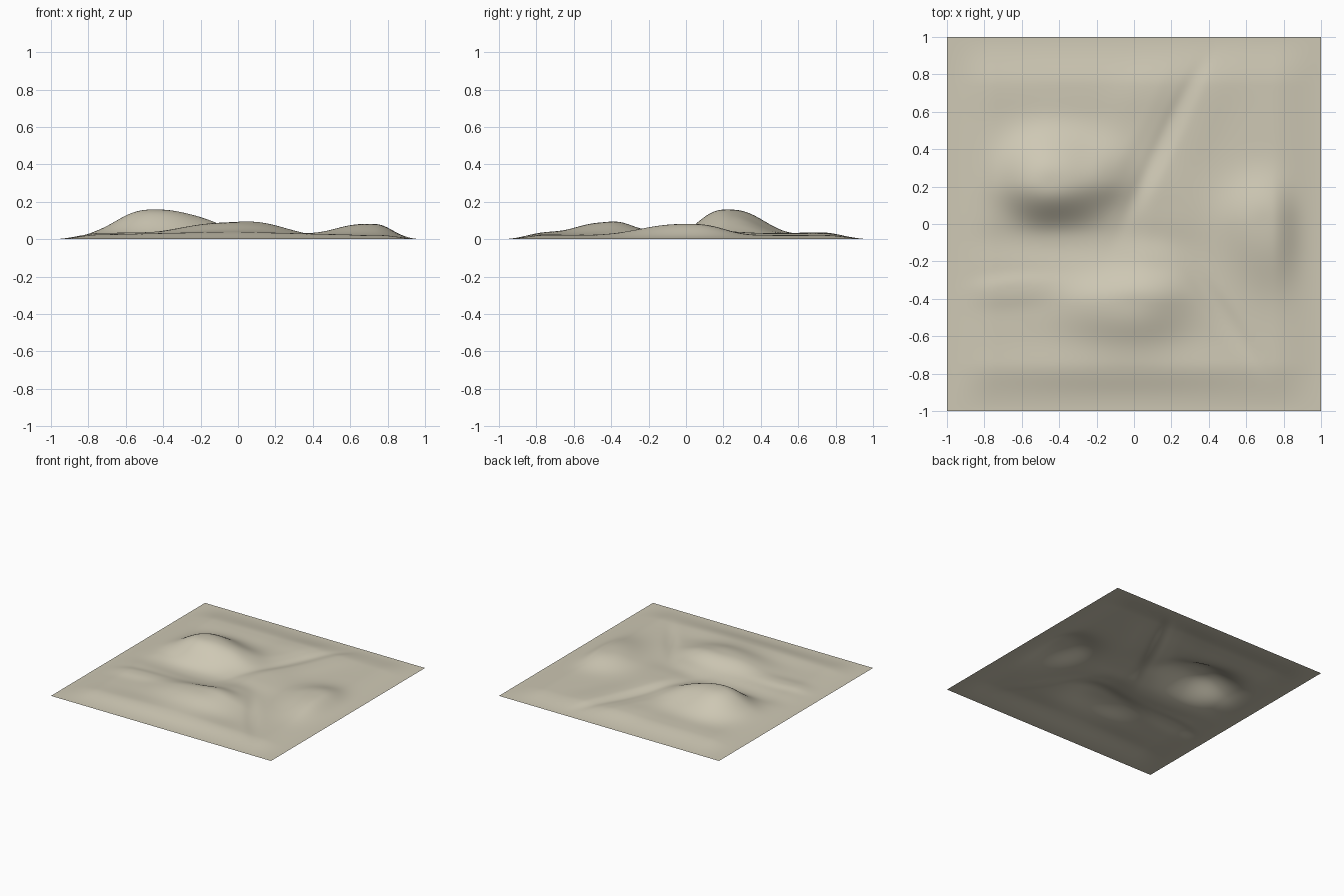
import bpy, bmesh, math

# Landforms: centre x, y, height, angle in degrees,
# widths towards local -u, +u, -v, +v
LANDFORMS = [
    (-0.45, 0.22, 0.137, 0, 0.19, 0.25, 0.14, 0.185),     # main hill
    (-0.12, 0.27, 0.016, 0, 0.10, 0.10, 0.10, 0.12),      # east shoulder
    (0.03, 0.58, 0.010, 62, 0.28, 0.25, 0.07, 0.14),      # north-east spur
    (-0.02, -0.42, 0.067, 0, 0.28, 0.23, 0.17, 0.115),    # front ridge
    (0.13, -0.24, 0.024, -25, 0.15, 0.15, 0.13, 0.10),    # ridge shoulder
    (-0.65, -0.34, 0.012, 5, 0.20, 0.20, 0.07, 0.05),     # ridge tail
    (0.70, 0.02, 0.060, 10, 0.17, 0.14, 0.25, 0.17),      # right hill
    (-0.38, -0.09, -0.012, 0, 0.35, 0.35, 0.08, 0.08),    # main valley
    (0.19, 0.50, -0.011, 64, 0.35, 0.30, 0.04, 0.04),     # north-east gully
    (0.30, 0.57, 0.010, 64, 0.35, 0.28, 0.12, 0.05),      # gully bank
    (0.13, 0.08, 0.018, 75, 0.15, 0.20, 0.20, 0.09),      # central rise
    (0.47, -0.48, -0.009, -55, 0.22, 0.22, 0.04, 0.04),   # south-east gully
    (-0.05, -0.78, 0.013, 0, 0.50, 0.45, 0.10, 0.10),     # south swell
    (-0.35, 0.72, 0.008, 0, 0.40, 0.50, 0.10, 0.12),      # north swell
]


def edge_fade(t):
    s = min(1.0, max(0.0, (1 - abs(t)) / 0.26))
    return s * s * (3 - 2 * s)


def height(x, y):
    z = 0.022
    for cx, cy, h, ang, u0, u1, v0, v1 in LANDFORMS:
        c, s = math.cos(math.radians(ang)), math.sin(math.radians(ang))
        u = (x - cx) * c + (y - cy) * s
        v = -(x - cx) * s + (y - cy) * c
        q = (u / (u1 if u > 0 else u0)) ** 2 + (v / (v1 if v > 0 else v0)) ** 2
        z += h * math.exp(-0.5 * q ** 1.3)
    return max(0.0, z * edge_fade(x) * edge_fade(y))


# Open terrain sheet
bm = bmesh.new()
bmesh.ops.create_grid(bm, x_segments=128, y_segments=128, size=1.0)
for v in bm.verts:
    v.co.z = height(v.co.x, v.co.y)
for f in bm.faces:
    f.smooth = True
mesh = bpy.data.meshes.new("terrain")
bm.to_mesh(mesh)
bm.free()
terrain = bpy.data.objects.new("terrain", mesh)
bpy.context.collection.objects.link(terrain)

# Sandy soil colour
soil = bpy.data.materials.new("soil")
soil.diffuse_color = (0.62, 0.58, 0.46, 1)
mesh.materials.append(soil)
